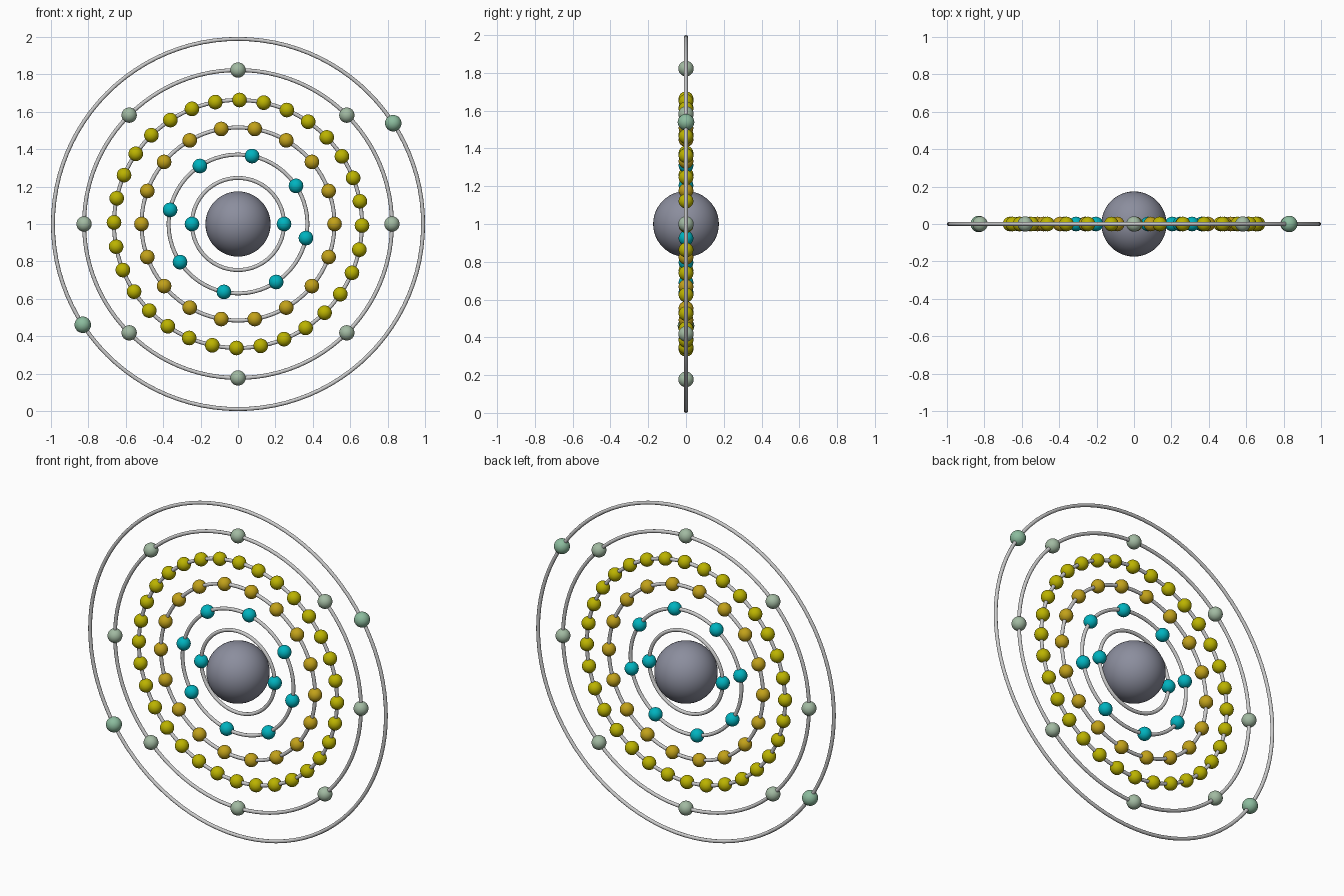
import bpy
from math import cos, sin, pi, radians

if "Cube" in bpy.data.objects:
    bpy.data.objects.remove(bpy.data.objects["Cube"])

CENTRE_Z = 1.0
TUBE = 0.0105


def material(name, rgb):
    mat = bpy.data.materials.new(name)
    mat.diffuse_color = (*rgb, 1)
    mat.use_nodes = True
    mat.node_tree.nodes["Principled BSDF"].inputs["Base Color"].default_value = mat.diffuse_color
    return mat


def finish(name, mat):
    obj = bpy.context.object
    obj.name = name
    bpy.ops.object.shade_smooth()
    if mat:
        obj.data.materials.append(mat)
    return obj


slate = material("slate", (0.26, 0.27, 0.34))
cyan = material("cyan", (0.0, 0.45, 0.52))
amber = material("amber", (0.54, 0.36, 0.01))
yellow = material("yellow", (0.50, 0.45, 0.0))
sage = material("sage", (0.36, 0.49, 0.36))
mint = material("mint", (0.26, 0.50, 0.34))

# Central ball
bpy.ops.mesh.primitive_uv_sphere_add(segments=48, ring_count=24, radius=0.174,
                                     location=(0, 0, CENTRE_Z))
finish("nucleus", slate)

# Shells: radius, bead count, first bead angle, bead radius, colour
shells = [
    (0.246, 2, 0.0, 0.039, cyan),
    (0.371, 8, -11.7, 0.039, cyan),
    (0.516, 18, 0.0, 0.039, amber),
    (0.663, 32, -0.7, 0.039, yellow),
    (0.823, 8, 0.0, 0.041, sage),
    (0.9895, 2, 33.0, 0.044, mint),
]

for n, (radius, count, start, bead, colour) in enumerate(shells, 1):
    # Orbit ring standing in the xz plane
    bpy.ops.mesh.primitive_torus_add(major_radius=radius, minor_radius=TUBE,
                                     major_segments=96, minor_segments=12,
                                     location=(0, 0, CENTRE_Z),
                                     rotation=(pi / 2, 0, 0))
    finish(f"orbit_ring_{n}", None)

    # Beads spaced evenly on the ring, sharing one mesh
    bpy.ops.mesh.primitive_uv_sphere_add(segments=32, ring_count=16, radius=bead)
    first = finish(f"electron_{n}_1", colour)
    for i in range(count):
        obj = first
        if i:
            obj = bpy.data.objects.new(f"electron_{n}_{i + 1}", first.data)
            bpy.context.collection.objects.link(obj)
        a = radians(start) + 2 * pi * i / count
        obj.location = (radius * cos(a), 0, CENTRE_Z + radius * sin(a))
